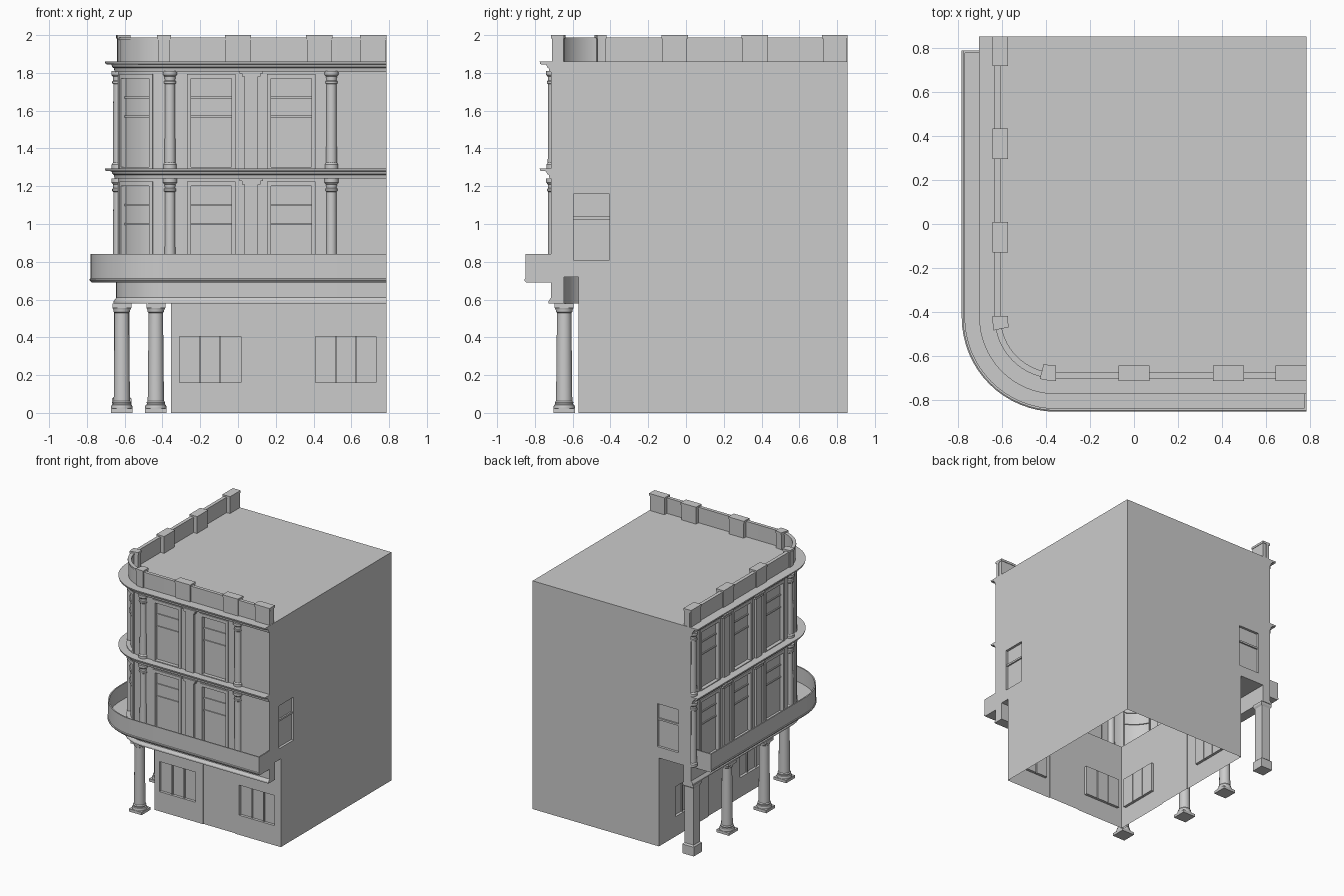
import bpy, bmesh, math
from mathutils import Vector

cube = bpy.data.objects.get("Cube")
if cube:
    bpy.data.objects.remove(cube, do_unlink=True)

stone = bpy.data.materials.new("grey_stone")
stone.use_nodes = True
GREY = (0.6, 0.6, 0.6, 1)
stone.diffuse_color = GREY
stone.node_tree.nodes["Principled BSDF"].inputs["Base Color"].default_value = GREY

# Street line: straight front, rounded corner, straight side
XR, YB = 0.785, 0.855           # plain right wall and back wall
CX, CY, R = -0.355, -0.425, 0.29  # centre and radius of the rounded corner
FRONT = XR - CX
ARC = R * math.pi / 2
TOTAL = FRONT + ARC + YB - CY
ARC_CUTS = [FRONT + ARC * i / 16 for i in range(17)]


def street(u, z, off):
    """Point at distance u along the street line, pushed outward by off."""
    if u <= FRONT:
        return Vector((XR - u, CY - R - off, z))
    if u >= FRONT + ARC:
        return Vector((CX - R - off, CY + u - FRONT - ARC, z))
    t = (u - FRONT) / R
    return Vector((CX - (R + off) * math.sin(t), CY - (R + off) * math.cos(t), z))


def at_x(x):
    return XR - x


def at_y(y):
    return FRONT + ARC + y - CY


def finish(name, bm, sheet=False):
    bmesh.ops.remove_doubles(bm, verts=bm.verts, dist=1e-5)
    bmesh.ops.recalc_face_normals(bm, faces=bm.faces)
    if sheet:  # open sheets face away from the middle of the building
        mid = Vector((0, 0, 1))
        if sum(f.calc_area() * f.normal.dot(f.calc_center_median() - mid) for f in bm.faces) < 0:
            bmesh.ops.reverse_faces(bm, faces=bm.faces)
    mesh = bpy.data.meshes.new(name)
    bm.to_mesh(mesh)
    bm.free()
    mesh.materials.append(stone)
    obj = bpy.data.objects.new(name, mesh)
    bpy.context.collection.objects.link(obj)
    bpy.ops.object.select_all(action='DESELECT')
    obj.select_set(True)
    bpy.context.view_layer.objects.active = obj
    bpy.ops.object.shade_smooth_by_angle()
    return obj


def relief(name, place, u_range, z_range, rects, base=0.0, cuts=()):
    """Wall sheet with raised and sunken rectangles; depth None is a hole."""
    def lines(ends, extra):
        vals = sorted(v for v in [*ends, *extra] if ends[0] <= v <= ends[1])
        return [v for i, v in enumerate(vals) if i == 0 or v - vals[i - 1] > 1e-5]
    us = lines(u_range, [v for r in rects for v in r[:2]] + list(cuts))
    zs = lines(z_range, [v for r in rects for v in r[2:4]])
    bm = bmesh.new()

    def quad(*pts):
        bm.faces.new([bm.verts.new(place(*p)) for p in pts])

    def depth(i, j):
        u, z = (us[i] + us[i + 1]) / 2, (zs[j] + zs[j + 1]) / 2
        d = base
        for a, b, c, e, new in rects:
            if a < u < b and c < z < e:
                d = new
        return d
    nu, nz = len(us) - 1, len(zs) - 1
    grid = [[depth(i, j) for j in range(nz)] for i in range(nu)]
    for i in range(nu):
        for j in range(nz):
            d, a, b, c, e = grid[i][j], us[i], us[i + 1], zs[j], zs[j + 1]
            if d is None:
                continue
            quad((a, c, d), (b, c, d), (b, e, d), (a, e, d))
            n = grid[i + 1][j] if i + 1 < nu else None
            if n is not None and n != d:
                quad((b, c, d), (b, c, n), (b, e, n), (b, e, d))
            n = grid[i][j + 1] if j + 1 < nz else None
            if n is not None and n != d:
                quad((a, e, d), (b, e, d), (b, e, n), (a, e, n))
    return finish(name, bm, True)


def sweep(name, profile, u0=0.0, u1=TOTAL):
    """Closed (offset, z) profile carried along the street line."""
    bm = bmesh.new()
    us = [u0] + [u for u in ARC_CUTS if u0 < u < u1] + [u1]
    rings = [[bm.verts.new(street(u, z, o)) for o, z in profile] for u in us]
    n = len(profile)
    for a, b in zip(rings, rings[1:]):
        for k in range(n):
            bm.faces.new((a[k], a[(k + 1) % n], b[(k + 1) % n], b[k]))
    bm.faces.new(rings[0])
    bm.faces.new(rings[-1])
    return finish(name, bm)


def box(o0, o1, z0, z1):
    return [(o0, z0), (o1, z0), (o1, z1), (o0, z1)]


def turned(name, profile, x, y, sides=24, turn=0.0):
    """Stack of (radius, z) rings round an upright axis."""
    bm = bmesh.new()
    angles = [turn + 2 * math.pi * k / sides for k in range(sides)]
    rings = [[bm.verts.new((x + r * math.cos(a), y + r * math.sin(a), z)) for a in angles]
             for r, z in profile]
    for a, b in zip(rings, rings[1:]):
        for k in range(sides):
            bm.faces.new((a[k], a[(k + 1) % sides], b[(k + 1) % sides], b[k]))
    bm.faces.new(rings[0])
    bm.faces.new(rings[-1])
    return finish(name, bm)


def square(name, profile, x, y):
    return turned(name, [(h * math.sqrt(2), z) for h, z in profile], x, y, 4, math.pi / 4)


def flat(name, points, z):
    bm = bmesh.new()
    bm.faces.new([bm.verts.new((p[0], p[1], z)) for p in points])
    return finish(name, bm, True)


# Upper facade: framed windows and flat pilasters on two floors
window_us = [at_x(0.2825), at_x(-0.1425), FRONT + ARC / 2, at_y(-0.225), at_y(0.19), at_y(0.605)]
pilaster_us = [at_x(0.07), at_y(-0.01), at_y(0.4)]
rects = []
for low, high, rails in ((0.72, 1.24, (1.0, 1.1)), (1.295, 1.81, (1.57, 1.67))):
    for u in window_us:
        rects.append((u - 0.128, u + 0.128, low, high - 0.015, 0.0))
        rects.append((u - 0.107, u + 0.107, low + 0.006, high - 0.04, -0.03))
        rects += [(u - 0.107, u + 0.107, r - 0.005, r + 0.005, -0.022) for r in rails]
    for u in pilaster_us:
        rects.append((u - 0.035, u + 0.035, low, high, 0.008))
        rects.append((u - 0.05, u + 0.05, high - 0.03, high, 0.014))
        rects.append((u - 0.062, u + 0.062, high - 0.012, high, 0.02))
relief("upper_facade", street, (0, TOTAL), (0.72, 1.86), rects, -0.008, ARC_CUTS)

# Engaged round columns on the upper floors
for low, high in ((0.72, 1.24), (1.295, 1.81)):
    shaft = [(0.036, low), (0.036, low + 0.02), (0.029, low + 0.03), (0.027, high - 0.07),
             (0.033, high - 0.065), (0.033, high - 0.055), (0.028, high - 0.05),
             (0.029, high - 0.03), (0.038, high - 0.02), (0.038, high)]
    for u in (at_x(0.495), at_x(-0.36), at_y(-0.43), at_y(0.815)):
        p = street(u, 0, -0.012)
        turned("engaged_column", shaft, p.x, p.y, 16)

# Cornices
for top, name in ((1.295, "middle_cornice"), (1.86, "top_cornice")):
    sweep(name, [(-0.02, top - 0.055), (0.008, top - 0.055), (0.012, top - 0.035),
                 (0.02, top - 0.03), (0.025, top - 0.016), (0.056, top - 0.014),
                 (0.06, top), (-0.02, top)])

# Parapet with capped piers
sweep("parapet_wall", box(-0.035, -0.015, 1.86, 1.975))
sweep("parapet_coping", box(-0.038, -0.01, 1.975, 1.988))
piers = [(at_x(b), at_x(a)) for a, b in ((0.645, XR), (0.36, 0.5), (-0.07, 0.07), (-0.43, CX))]
piers += [(at_y(a), at_y(b)) for a, b in ((-0.485, -0.42), (-0.13, 0.01), (0.295, 0.435), (0.72, YB))]
for a, b in piers:
    sweep("parapet_pier", box(-0.066, -0.005, 1.86, 1.982), max(a, 0) + 0.004, b - 0.004)
    sweep("parapet_pier_cap", box(-0.07, 0.0, 1.982, 2.0), a, b)

# Balcony with solid railing and end panels
END = at_y(0.79)
sweep("balcony", [(-0.01, 0.69), (0.13, 0.69), (0.14, 0.7), (0.14, 0.708), (0.135, 0.712),
                  (0.135, 0.84), (0.125, 0.84), (0.125, 0.715), (-0.01, 0.715)], 0, END)
for u in (0, END - 0.01):
    sweep("balcony_end", box(-0.005, 0.13, 0.7, 0.84), u, u + 0.01)

# Portico beam, ceiling and roof
sweep("portico_beam", [(-0.07, 0.578), (0.014, 0.578), (0.014, 0.59), (0.005, 0.603),
                       (0.0, 0.61), (0.0, 0.72), (-0.07, 0.72)])
outline = [street(u, 0, -0.008) for u in [0, *ARC_CUTS, TOTAL]]
flat("portico_ceiling", outline + [(CX, YB), (CX, -0.57), (XR, -0.57)], 0.72)
flat("roof", outline + [(XR, YB)], 1.86)

# Plain side and back walls, each with one sash window


def sash(a, b):
    return [(a, b, 0.81, 1.16, -0.02), (a, b, 1.025, 1.04, -0.008)]


relief("right_wall", lambda u, z, d: Vector((XR + d, u, z)), (CY - R, YB), (0, 1.86),
       [(-1, -0.57, 0, 0.72, None)] + sash(-0.595, -0.405))
relief("back_wall", lambda u, z, d: Vector((u, YB + d, z)), (CX - R, XR), (0, 1.86),
       [(-1, CX, 0, 0.72, None)] + sash(-0.53, -0.34))

# Ground floor shop walls with three-pane windows and a door


def shop(windows, door):
    out = [(door[0], door[1], 0, 0.575, -0.006)]
    for a, b in windows:
        out.append((a, b, 0.16, 0.405, -0.022))
        for k in (1, 2):
            m = a + (b - a) * k / 3
            out.append((m - 0.004, m + 0.004, 0.16, 0.405, -0.01))
    return out


relief("shop_front_wall", lambda u, z, d: Vector((u, -0.57 - d, z)), (CX, XR), (0, 0.72),
       shop([(-0.31, 0.015), (0.41, 0.73)], (0.085, 0.37)))
relief("shop_side_wall", lambda u, z, d: Vector((CX - d, u, z)), (-0.57, YB), (0, 0.72),
       shop([(-0.52, -0.19), (0.335, 0.64)], (-0.08, 0.215)))

# Portico columns and the square end pier
column = [(0.055, 0.02), (0.057, 0.03), (0.053, 0.042), (0.047, 0.046), (0.049, 0.056),
          (0.043, 0.064), (0.038, 0.53), (0.044, 0.535), (0.044, 0.543), (0.05, 0.558)]
for x, y in ((-0.435, -0.645), (-0.615, -0.13), (-0.615, 0.35)):
    turned("portico_column", column, x, y)
    square("column_plinth", [(0.057, 0), (0.057, 0.022)], x, y)
    square("column_capital", [(0.05, 0.556), (0.05, 0.58)], x, y)
square("end_pier", [(0.052, 0), (0.052, 0.075), (0.041, 0.085), (0.041, 0.545),
                    (0.05, 0.56), (0.05, 0.58)], -0.615, 0.8)
